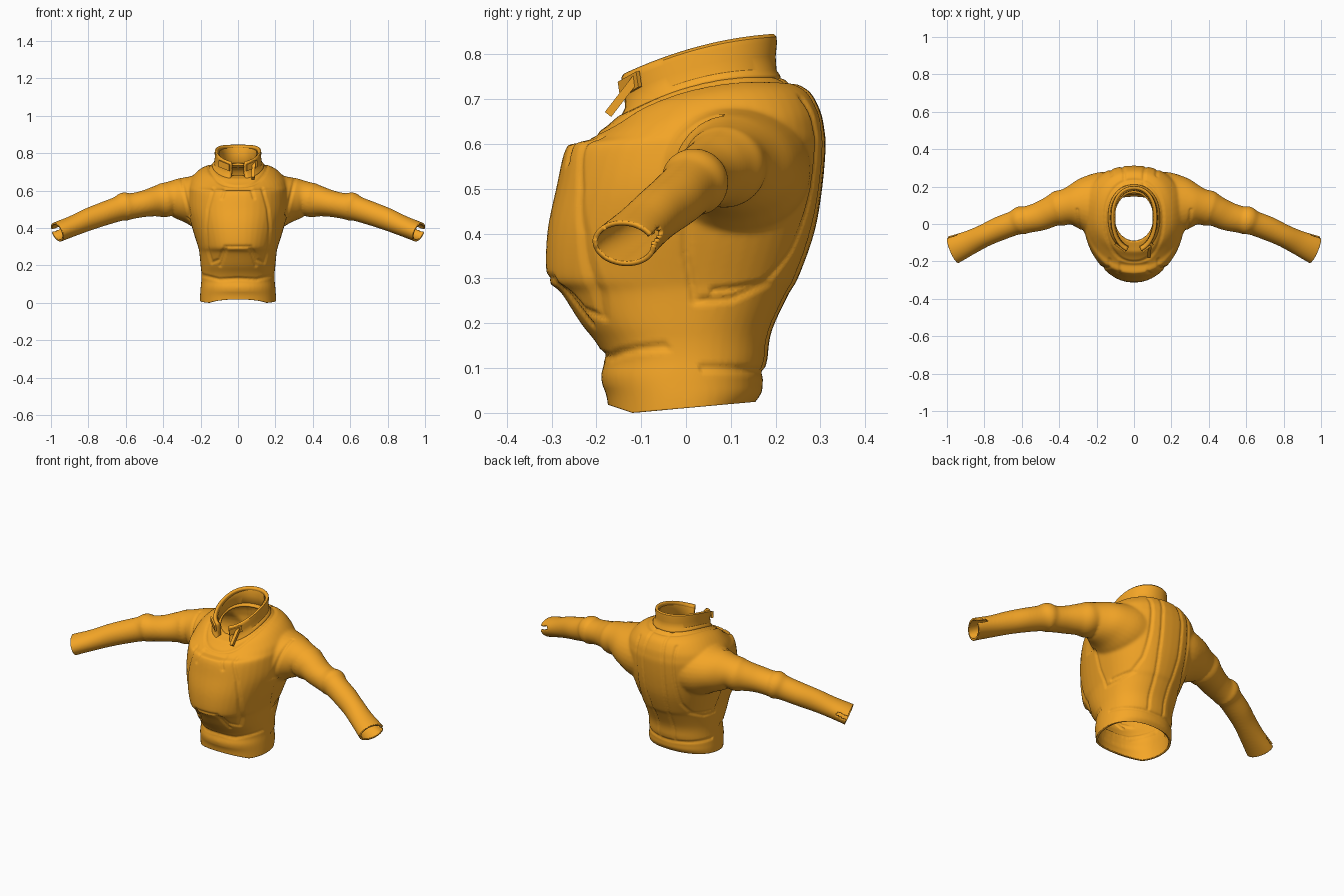
import bpy, bmesh, math
from mathutils import Vector

if "Cube" in bpy.data.objects:
    bpy.data.objects.remove(bpy.data.objects["Cube"])

orange = bpy.data.materials.new("orange_cloth")
orange.diffuse_color = (0.91, 0.38, 0.02, 1)
orange.use_nodes = True
orange.node_tree.nodes["Principled BSDF"].inputs["Base Color"].default_value = orange.diffuse_color


def finish(ob, angle=35):
    ob.data.materials.clear()
    ob.data.materials.append(orange)
    for p in ob.data.polygons:
        p.use_smooth = True
    ob.data.set_sharp_from_angle(angle=math.radians(angle))


def add_object(name, bm):
    bmesh.ops.recalc_face_normals(bm, faces=bm.faces)
    me = bpy.data.meshes.new(name)
    bm.to_mesh(me)
    bm.free()
    ob = bpy.data.objects.new(name, me)
    bpy.context.collection.objects.link(ob)
    return ob


def spline(rows, n=4):
    """Catmull-Rom through rows of numbers."""
    out = []
    for i in range(len(rows) - 1):
        a, b, c, d = rows[max(i - 1, 0)], rows[i], rows[i + 1], rows[min(i + 2, len(rows) - 1)]
        for k in range(n):
            t = k / n
            out.append([0.5 * (2*q + (r-p)*t + (2*p-5*q+4*r-s)*t*t + (3*q-p-3*r+s)*t**3)
                        for p, q, r, s in zip(a, b, c, d)])
    return out + [list(rows[-1])]


def loft(bm, rings):
    vs = [[bm.verts.new(p) for p in r] for r in rings]
    n = len(vs[0])
    for r0, r1 in zip(vs, vs[1:]):
        for k in range(n):
            bm.faces.new((r0[k], r0[(k+1) % n], r1[(k+1) % n], r1[k]))
    for end in (vs[0], vs[-1]):
        c = bm.verts.new(sum((v.co for v in end), Vector()) / n)
        for k in range(n):
            bm.faces.new((end[k], end[(k+1) % n], c))


def spow(v, e):
    return math.copysign(abs(v) ** e, v)


def oval(a, w, yf, ym, yb, e=2.2):
    """Point on an oval section; a = 0 is the back."""
    c = spow(math.cos(a), 2 / e)
    return w * spow(math.sin(a), 2 / e), ym + c * ((yb - ym) if c > 0 else (ym - yf))


# torso rows: z, half width, front y, middle y, back y, slope, bow
torso = [(-.03, .203, -.172, 0, .14, 0, 0), (.03, .203, -.178, 0, .168, 0, 0),
         (.08, .20, -.19, 0, .172, 0, 0), (.12, .196, -.182, 0, .182, 0, 0),
         (.16, .196, -.203, 0, .186, 0, 0), (.20, .20, -.235, 0, .198, 0, 0),
         (.27, .207, -.28, .01, .232, 0, 0), (.30, .214, -.31, .01, .25, 0, 0),
         (.40, .245, -.31, .03, .286, 0, 0), (.50, .272, -.29, .06, .304, 0, 0),
         (.595, .272, -.266, .08, .312, 0, 0), (.625, .268, -.225, .08, .309, .05, .1),
         (.662, .25, -.18, .07, .30, .10, .2), (.705, .20, -.15, .05, .27, .20, .5),
         (.728, .13, -.135, .035, .205, .31, 1.0)]
# sleeve rows: x, y, z, half depth, half height
sleeve = [(.12, .09, .54, .19, .165), (.20, .10, .545, .178, .152), (.27, .103, .553, .148, .124),
          (.33, .098, .558, .112, .106),
          (.365, .092, .558, .095, .090), (.40, .083, .548, .096, .092), (.44, .068, .542, .083, .081),
          (.50, .042, .53, .078, .071), (.57, .024, .517, .072, .069), (.605, .018, .514, .077, .077),
          (.64, .005, .502, .066, .067), (.72, -.025, .475, .065, .063), (.80, -.062, .446, .061, .060),
          (.88, -.10, .412, .066, .055), (.967, -.138, .378, .077, .054), (1.03, -.166, .35, .079, .054)]

bm = bmesh.new()
rings = []
for z, w, yf, ym, yb, s, q in spline(torso):
    ring = []
    for k in range(48):
        x, y = oval(k * math.tau / 48, w, yf, ym, yb)
        ring.append((x, y, z + s * y - q * y * y))
    rings.append(ring)
loft(bm, rings)

rows = spline(sleeve)
for sx in (1, -1):
    rings = []
    for i, (x, y, z, ry, rz) in enumerate(rows):
        d = (Vector(rows[min(i+1, len(rows)-1)][:3]) - Vector(rows[max(i-1, 0)][:3])).normalized()
        side = Vector((-d.y, d.x, 0)).normalized()
        up = d.cross(side)
        ring = []
        for k in range(32):
            a = k * math.tau / 32
            p = Vector((x, y, z)) + side * ry * math.cos(a) + up * rz * math.sin(a)
            ring.append((p.x * sx, p.y, p.z))
        rings.append(ring)
    loft(bm, rings)
bmesh.ops.recalc_face_normals(bm, faces=bm.faces)

# fuse torso and sleeves into one skin
jacket = add_object("jacket_body", bm)
rm = jacket.modifiers.new("fuse", 'REMESH')
rm.mode = 'VOXEL'
rm.voxel_size = 0.007
sm = jacket.modifiers.new("soften", 'SMOOTH')
sm.factor, sm.iterations = 0.5, 10
skin = bpy.data.meshes.new_from_object(jacket.evaluated_get(bpy.context.evaluated_depsgraph_get()))
jacket.modifiers.clear()

bm = bmesh.new()
bm.from_mesh(skin)


def cut(co, no):
    bmesh.ops.bisect_plane(bm, geom=bm.verts[:] + bm.edges[:] + bm.faces[:],
                           plane_co=co, plane_no=no, clear_outer=True)


# open the hem and the cuffs, with a slit at the back of each cuff
cut((0, 0, 0), (0, 0, -1))
for sx in (1, -1):
    co, no = Vector((.967 * sx, -.138, .378)), Vector((.87 * sx, -.36, -.34)).normalized()
    cut(co, no)
    side = Vector((.38 * sx, .92, 0)).normalized()
    up = Vector((.31 * sx, -.13, .94)).normalized()
    slit = []
    for f in bm.faces:
        p = f.calc_center_median() - co
        if p.length < .12 and p.dot(no) > -.06 and p.dot(side) > .02 and abs(p.dot(up) - .01) < .012:
            slit.append(f)
    bmesh.ops.delete(bm, geom=slit, context='FACES')


# open the neck and snap its rim to an oval
def neck(p):
    return math.hypot(p.x / .103, (p.y - .037) / .128)


bmesh.ops.delete(bm, geom=[v for v in bm.verts if v.co.z > .6 and neck(v.co) < 1], context='VERTS')
for v in bm.verts:
    if v.is_boundary and v.co.z > .6 and neck(v.co) < 1.2:
        r = neck(v.co)
        v.co.x /= r
        v.co.y = .037 + (v.co.y - .037) / r

# seam lines pressed into the cloth, mirrored across x
yoke = [oval(k * math.pi / 24, .155, -.205, .035, .235) for k in range(25)]
front = [[(.0, .30), (.07, .30), (.10, .23), (.14, .215), (.165, .30), (.17, .40), (.16, .50), (.13, .61)],
         [(.06, .30), (.095, .20)], [(0, .61), (.07, .61), (.085, .56)],
         [(0, .13), (.10, .125), (.2, .15)], [(.31, .70), (.285, .58), (.26, .47)]]
back = [[(.05, .75), (.065, .6), (.065, .4), (.05, .25), (.05, .1)],
        [(.12, .70), (.125, .5), (.135, .36), (.16, .29), (.21, .27)],
        [(0, .09), (.12, .095), (.2, .10)]]
sides = [[(.0, .45), (.0, .35), (.02, .25), (.10, .255), (.18, .29)]]


def line_dist(px, py, line):
    best = 9
    for (ax, ay), (bx, by) in zip(line, line[1:]):
        dx, dy = bx - ax, by - ay
        t = max(0, min(1, ((px-ax)*dx + (py-ay)*dy) / (dx*dx + dy*dy)))
        best = min(best, math.hypot(px - ax - t*dx, py - ay - t*dy))
    return best


bm.normal_update()
moves = []
for v in bm.verts:
    x, y, z = abs(v.co.x), v.co.y, v.co.z
    d = 9
    if z > .6 and x < .2:
        d = line_dist(x, y, yoke)
    if x < .4:
        if v.normal.y < -.15:
            d = min([d] + [line_dist(x, z, l) for l in front])
        elif v.normal.y > .15:
            d = min([d] + [line_dist(x, z, l) for l in back])
    if x < .28 and abs(v.normal.x) > .3:
        d = min([d] + [line_dist(y, z, l) for l in sides])
    if d < .013:
        moves.append((v, v.normal * (-.0065 * (1 - d / .013))))
for v, m in moves:
    v.co += m
# hem dips at the front corners and rises to the back
for v in bm.verts:
    if v.co.z < .06:
        h = .02 * max(0, (-.12 - v.co.y) / .06) + .09 * max(0, v.co.y + .12)
        v.co.z += h * (1 - v.co.z / .06)
bm.to_mesh(jacket.data)
bm.free()
finish(jacket, 80)
so = jacket.modifiers.new("cloth_thickness", 'SOLIDIFY')
so.thickness, so.offset = .011, -1

# standing collar, open at the front
bm = bmesh.new()
grid = []
for k in range(61):
    a = -2.86 + 5.72 * k / 60
    col = []
    for t, grow in ((0, .012), (.1, .010), (.2, .002), (.5, 0), (.8, .003), (.93, .002), (1, -.004)):
        x, y = oval(a, .128 - .008 * t + grow, -.138 - .012 * t - grow, .035, .20 + grow)
        low, high = .722 + .31 * y - y * y, .81 + .30 * y - .6 * y * y
        col.append(bm.verts.new((x, y, low + (high - low) * t)))
    grid.append(col)
for c0, c1 in zip(grid, grid[1:]):
    for j in range(len(c0) - 1):
        bm.faces.new((c0[j], c1[j], c1[j+1], c0[j+1]))
bmesh.ops.recalc_face_normals(bm, faces=bm.faces)
collar = add_object("collar", bm)
if sum(p.normal.dot(p.center - Vector((0, .03, p.center.z))) for p in collar.data.polygons) < 0:
    collar.data.flip_normals()
finish(collar)
so = collar.modifiers.new("wall", 'SOLIDIFY')
so.thickness, so.offset = .024, -1


# flat strips: collar straps
def strip(name, a, b, width, thick, across):
    a, b = Vector(a), Vector(b)
    u = Vector(across).normalized() * width / 2
    n = (b - a).cross(u).normalized() * thick / 2
    b8 = bmesh.new()
    q = [[b8.verts.new(p + s * u + t * n) for s, t in ((1, 1), (-1, 1), (-1, -1), (1, -1))] for p in (a, b)]
    for k in range(4):
        b8.faces.new((q[0][k], q[0][(k+1) % 4], q[1][(k+1) % 4], q[1][k]))
    b8.faces.new(q[0])
    b8.faces.new(q[1])
    finish(add_object(name, b8))


strip("hanging_strap", (.08, -.174, .666), (.085, -.105, .755), .018, .018, (1, 0, 0))
for sx in (1, -1):
    strip("collar_tab", (.045 * sx, -.146, .722), (.10 * sx, -.105, .745), .035, .010, (0, -.15, 1))
